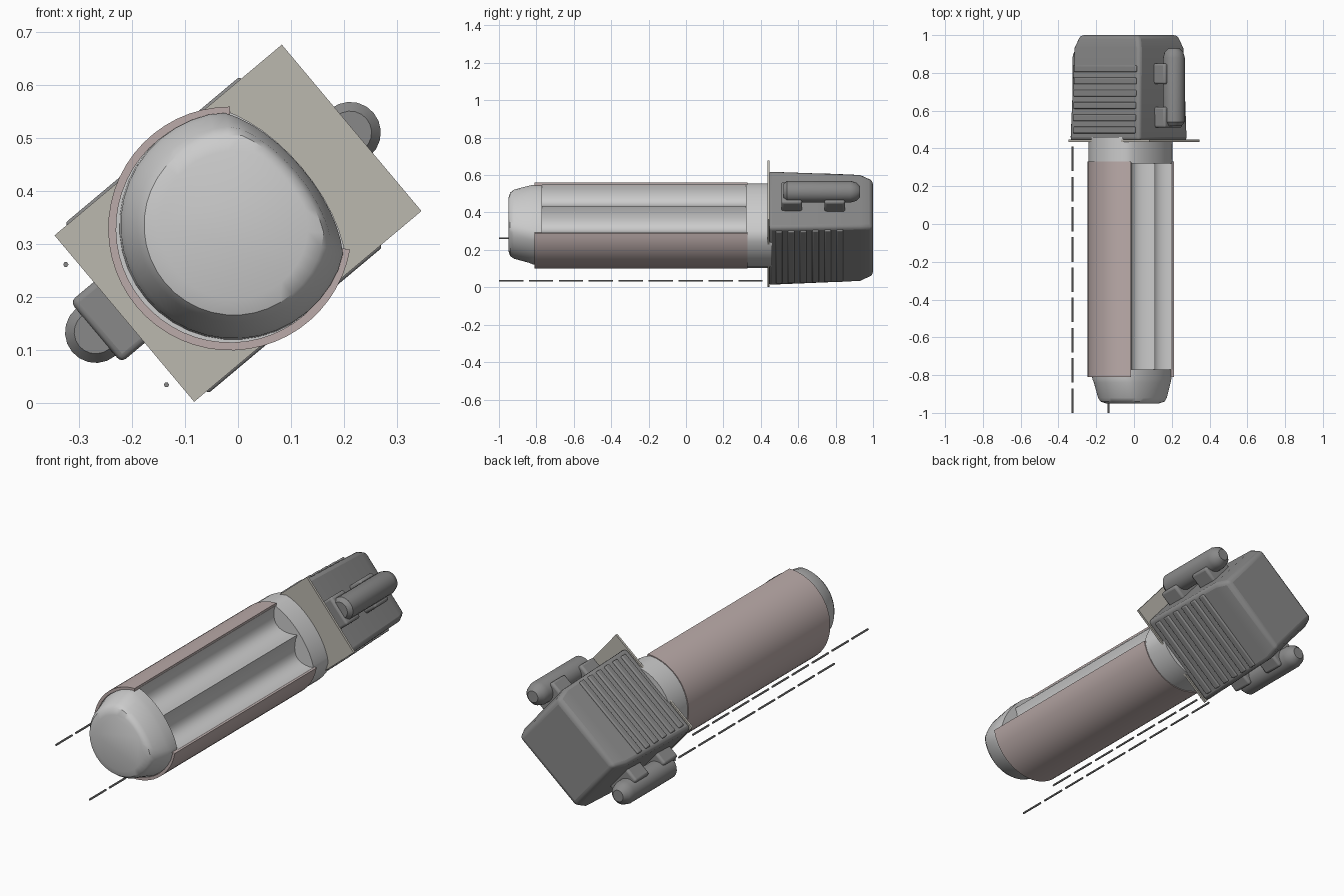
import bpy, bmesh, math
from mathutils import Matrix

if "Cube" in bpy.data.objects:
    bpy.data.objects.remove(bpy.data.objects["Cube"])

# Local frame: x = long axis of the tilted head, y = length, z = across the head
TILT = Matrix.Rotation(math.radians(-40), 4, 'Y')
HEAD = Matrix.Translation((0, 0, 0.34)) @ TILT
TUBE = Matrix.Translation((-0.015, 0, 0.33)) @ TILT


def material(name, rgb):
    m = bpy.data.materials.new(name)
    m.diffuse_color = (*rgb, 1)
    m.use_nodes = True
    m.node_tree.nodes["Principled BSDF"].inputs["Base Color"].default_value = m.diffuse_color
    return m


pink = material("dull_pink", (0.50, 0.41, 0.40))
beige = material("beige", (0.50, 0.48, 0.43))
dark = material("dark_grey", (0.25, 0.25, 0.25))


def finish(name, bm, frame, mat=None, bevel=0):
    bmesh.ops.recalc_face_normals(bm, faces=bm.faces)
    me = bpy.data.meshes.new(name)
    bm.to_mesh(me)
    bm.free()
    ob = bpy.data.objects.new(name, me)
    bpy.context.collection.objects.link(ob)
    ob.matrix_world = frame
    if mat:
        me.materials.append(mat)
    if bevel:
        b = ob.modifiers.new("bevel", 'BEVEL')
        b.width, b.segments = bevel, 3
    bpy.ops.object.select_all(action='DESELECT')
    ob.select_set(True)
    bpy.context.view_layer.objects.active = ob
    bpy.ops.object.shade_smooth_by_angle(angle=math.radians(35))
    return ob


def loft(name, sections, frame, mat=None, bevel=0):
    """Skin matching rings of (x, z) points placed at successive y values."""
    bm = bmesh.new()
    rings = [[bm.verts.new((x, y, z)) for x, z in pts] for y, pts in sections]
    n = len(rings[0])
    for a, b in zip(rings, rings[1:]):
        for i in range(n):
            j = (i + 1) % n
            bm.faces.new((a[i], a[j], b[j], b[i]))
    bm.faces.new(rings[0])
    bm.faces.new(rings[-1])
    return finish(name, bm, frame, mat, bevel)


def arc(r, a0, a1, n):
    return [(r * math.cos(math.radians(a0 + (a1 - a0) * i / n)),
             r * math.sin(math.radians(a0 + (a1 - a0) * i / n))) for i in range(n + 1)]


def circle(r, cx=0, cz=0, n=40):
    return [(cx + x, cz + z) for x, z in arc(r, 0, 360, n)[:-1]]


def blunt(r, cx=0):
    """Circle flattened softly on the window side."""
    return [(min(x, 0.13 + (x - 0.13) * 0.5), z) for x, z in circle(r, cx)]


def rect(x0, x1, z0, z1):
    return [(x0, z0), (x1, z0), (x1, z1), (x0, z1)]


def box(name, x, y, z, frame, mat=None, bevel=0):
    return loft(name, [(y[0], rect(*x, *z)), (y[1], rect(*x, *z))], frame, mat, bevel)


# Tube shell, a C-shaped band open towards local +x
shell = arc(0.23, 50, 310, 40) + arc(0.215, 310, 50, 40)
loft("tube_shell", [(-0.81, shell), (0.33, shell)], TUBE, pink)

# Two concave troughs filling the window, meeting at a central ridge
rim_x, rim_z, ridge_x, depth = 0.142, 0.168, 0.163, 0.065
half = []
for i in range(13):
    t = i / 12
    half.append((rim_x + (ridge_x - rim_x) * t - depth * math.sin(math.pi * t) ** 0.8,
                 rim_z * (1 - t)))
trough = half + [(x, -z) for x, z in half[-2::-1]]
core = trough + arc(0.222, 310, 50, 24)
loft("window_troughs", [(-0.77, core), (0.325, core)], TUBE)

# Neck and tapered nose at the two ends of the window
loft("neck", [(0.32, blunt(0.226)), (0.46, blunt(0.226))], TUBE)
loft("nose", [(-0.77, blunt(0.215, 0.008)), (-0.82, blunt(0.214, 0.01)),
              (-0.84, blunt(0.207, 0.012)), (-0.92, blunt(0.185, 0.012)),
              (-0.94, blunt(0.17, 0.01)), (-0.95, blunt(0.14, 0.01))], TUBE)

# Plate between tube and head
box("collar_plate", (-0.28, 0.28), (0.435, 0.447), (-0.205, 0.205), HEAD, beige)

# Head block, narrowing slightly to the rear
loft("head_block", [(0.44, rect(-0.28, 0.205, -0.203, 0.203)),
                    (0.93, rect(-0.265, 0.195, -0.188, 0.188)),
                    (1.00, rect(-0.24, 0.17, -0.168, 0.168))], HEAD, dark, 0.02)

# Grip ribs on both broad sides of the head
for side, sign in (("upper", 1), ("lower", -1)):
    for i in range(6):
        y = 0.48 + i * 0.065
        z = sorted((sign * 0.175, sign * (0.210 - i * 0.002)))
        box(f"{side}_grip_rib_{i + 1}", (-0.25, 0.18), (y, y + 0.035), z, HEAD, dark, 0.006)

# Round-ended side knobs on brackets at the two narrow ends
for side, cx, cz, inner in (("right", 0.272, -0.005, 0.18), ("left", -0.338, 0.015, -0.25)):
    r = 0.058
    loft(f"{side}_knob", [(0.52, circle(r * 0.7, cx, cz, 20)), (0.54, circle(r, cx, cz, 20)),
                          (0.88, circle(r, cx, cz, 20)), (0.91, circle(r * 0.85, cx, cz, 20)),
                          (0.93, circle(r * 0.5, cx, cz, 20))], HEAD, dark)
    for k, y in enumerate((0.51, 0.74)):
        x = sorted((inner, cx))
        box(f"{side}_knob_bracket_{k + 1}", x, (y, y + 0.11), (cz - 0.075, cz + 0.075),
            HEAD, dark, 0.012)

# Two thin broken wires running forward from the head
for side, wx, wz in (("outer", -0.325, 0.262), ("inner", -0.135, 0.035)):
    frame = Matrix.Translation((wx, 0, wz))
    ring = circle(0.005, n=6)
    for k in range(9):
        y = -1.0 + 0.16 * k
        loft(f"{side}_wire_{k + 1}", [(y, ring), (y + 0.13, ring)], frame, dark)
